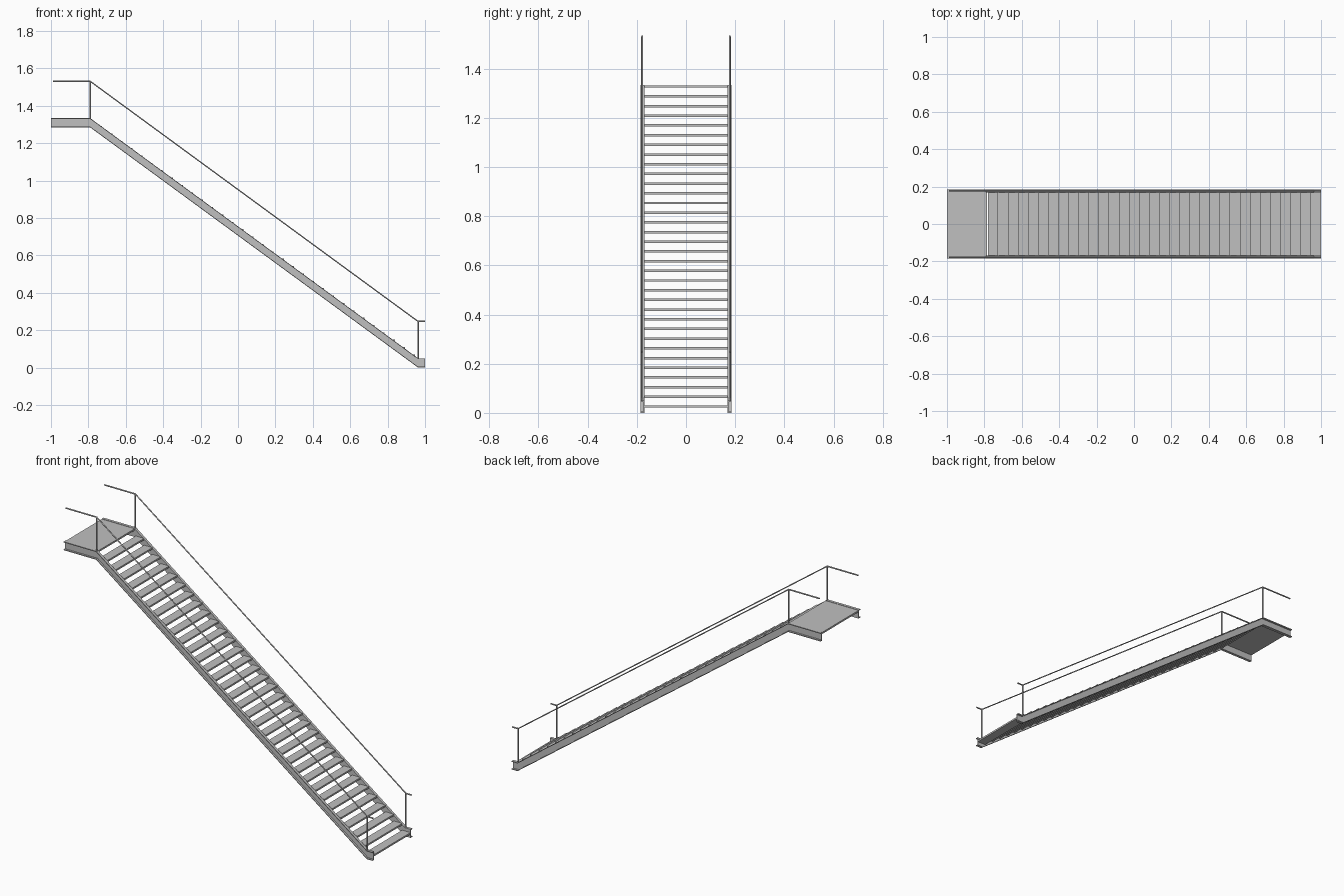
import bpy, bmesh, math

cube = bpy.data.objects.get("Cube")
if cube:
    bpy.data.objects.remove(cube, do_unlink=True)

GREY = (0.53, 0.53, 0.53, 1)
steel = bpy.data.materials.new("grey steel")
steel.diffuse_color = GREY
steel.use_nodes = True
steel.node_tree.nodes["Principled BSDF"].inputs["Base Color"].default_value = GREY

# Main dimensions
X_TOP, X_FOOT = -0.79, 0.963     # where the flight meets its level ends
RISE = 1.284                     # height of the flight
DEPTH = 0.05                     # stringer depth
INNER, OUTER = 0.168, 0.184      # stringer inner and outer faces
RAIL_Y, RAIL_R = 0.178, 0.004
RAIL_Z = 0.247                   # rail height above the stringer underside
STEPS = 33
GOING = (1 - (X_TOP + 0.01)) / STEPS
STEP_RISE = 0.0394
PLATE = 0.01


def finish(name, bm, smooth=False):
    bmesh.ops.recalc_face_normals(bm, faces=bm.faces)
    mesh = bpy.data.meshes.new(name)
    bm.to_mesh(mesh)
    bm.free()
    mesh.materials.append(steel)
    obj = bpy.data.objects.new(name, mesh)
    bpy.context.collection.objects.link(obj)
    if smooth:
        bpy.ops.object.select_all(action="DESELECT")
        obj.select_set(True)
        bpy.context.view_layer.objects.active = obj
        bpy.ops.object.shade_smooth_by_angle(angle=math.radians(50))
    return obj


def sweep(name, section, path, smooth=False):
    """Carry a (y, z) section along (x, z) stations, with vertical mitres."""
    bm = bmesh.new()
    rings = [[bm.verts.new((x, y, z + h)) for y, h in section] for x, z in path]
    for a, b in zip(rings, rings[1:]):
        for i in range(len(section)):
            j = (i + 1) % len(section)
            bm.faces.new((a[i], a[j], b[j], b[i]))
    bm.faces.new(rings[0])
    bm.faces.new(rings[-1])
    return finish(name, bm, smooth)


def plate(name, x0, x1, z):
    half = PLATE / 2
    section = [(-INNER, -half), (INNER, -half), (INNER, half), (-INNER, half)]
    return sweep(name, section, [(x0, z), (x1, z)])


def post(name, x, y, z0, z1):
    bm = bmesh.new()
    bmesh.ops.create_cone(bm, cap_ends=True, segments=12, radius1=RAIL_R,
                          radius2=RAIL_R, depth=z1 - z0)
    bmesh.ops.translate(bm, verts=bm.verts, vec=(x, y, (z0 + z1) / 2))
    return finish(name, bm, True)


def route(start, lift):
    return [(start, RISE + lift), (X_TOP, RISE + lift), (X_FOOT, lift), (1, lift)]


for side, s in (("back", 1), ("front", -1)):
    # Channel stringer with its flanges turned outward
    web, t = INNER + 0.005, 0.005
    channel = [(INNER, 0), (OUTER, 0), (OUTER, t), (web, t),
               (web, DEPTH - t), (OUTER, DEPTH - t), (OUTER, DEPTH), (INNER, DEPTH)]
    sweep(f"{side}_stringer", [(s * y, z) for y, z in channel], route(-1, 0))

    # Round handrail following the stringer
    angles = [math.tau * i / 12 for i in range(12)]
    ring = [(s * RAIL_Y + RAIL_R * math.cos(a), RAIL_R * math.sin(a)) for a in angles]
    sweep(f"{side}_handrail", ring, route(-0.99, RAIL_Z), True)

    # Posts at the two bends
    for end, x, base in (("upper", X_TOP, RISE), ("lower", X_FOOT, 0)):
        post(f"{side}_{end}_post", x, s * RAIL_Y, base + DEPTH - 0.003, base + RAIL_Z)

# Open treads
for i in range(STEPS):
    x = 1 - GOING * i
    plate(f"tread_{i + 1}", x - GOING, x, 0.026 + STEP_RISE * i)

# Landing
plate("landing", -1, X_TOP + 0.003, RISE + DEPTH - PLATE / 2 - 0.002)
